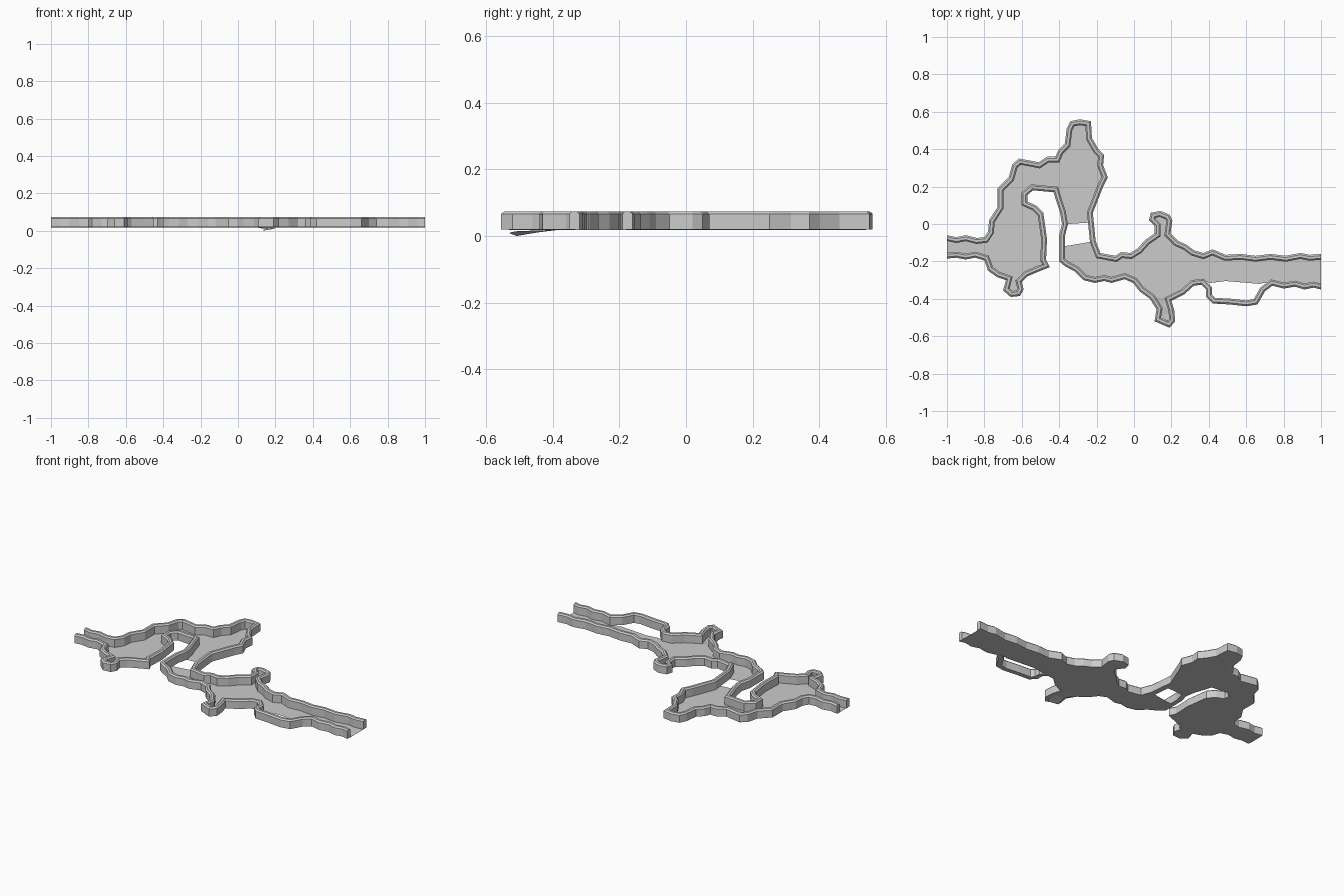
import bpy, bmesh
from mathutils import Vector

if "Cube" in bpy.data.objects:
    bpy.data.objects.remove(bpy.data.objects["Cube"])

# Outer wall outlines in hundredths of a unit, split where the floor is broken
north_a = [(-100, -6), (-95, -7), (-90, -6), (-84, -7.5), (-80, -7), (-78, -4), (-77.5, 2),
           (-73, 9), (-73, 19), (-67, 25), (-65, 32), (-61.5, 35), (-56, 34), (-51, 33),
           (-46.5, 36), (-42, 36), (-40.5, 39.5), (-37, 43), (-36, 51), (-34, 55), (-29, 56),
           (-23, 55), (-22.5, 46), (-19, 40), (-16, 37), (-16.5, 31.5), (-14, 25),
           (-16.5, 20), (-20, 11), (-22, 6), (-21.5, 1)]
north_b = [(-20.5, -9), (-18, -15.5), (-10, -17), (-7, -15), (-2, -15.5), (2, -13), (6, -8.5),
           (11, -5), (11, -1), (8, 2), (9, 6), (14, 7), (19, 5), (20.5, 2), (19.5, -5),
           (23.5, -9), (28, -11), (32, -14), (37, -15.5), (42, -13.5), (49, -16.5), (57, -16),
           (65, -17), (73, -16), (81, -17), (89, -15.5), (94, -16.5), (100, -16)]
south_a = [(-100, -18.5), (-95, -18), (-90, -19), (-85, -18), (-80, -19.5), (-78, -25),
           (-73, -28.5), (-68.5, -30), (-70, -35.5), (-66, -39), (-61, -38.5), (-59, -35),
           (-60, -31), (-57, -28), (-50, -25), (-45, -23), (-47, -19), (-46.5, -8),
           (-48.5, 6), (-52.5, 10), (-57, 12), (-57, 15.5), (-54, 18), (-43, 17),
           (-41.5, 12), (-39.5, 6), (-38.5, 0)]
bridge = [(-40, -6)]
south_b = [(-40, -12), (-40, -20), (-37, -22.5), (-31.5, -25.5), (-27, -30), (-21, -31.5),
           (-16, -30.5), (-12, -31.5), (-5, -29.5), (-0.5, -31.5), (3, -36), (8.5, -40)]
alcove = [(12, -45.5), (11, -52), (19, -55.5), (22, -52), (21.5, -46)]
south_c = [(20, -41), (27, -37.5), (32, -33), (36, -32.5)]
side_loop = [(38.5, -35), (38.5, -39), (42, -42.5), (51, -43), (60, -44), (66, -43), (70, -36)]
south_d = [(74, -33), (80, -34.5), (86, -33.5), (91, -35), (96, -34), (100, -35)]


def offset(path, d):
    """Shift a polyline sideways by d (positive = left), keeping its ends at the same x."""
    pts = [Vector(p) / 100 for p in path]
    segs = [(b - a).normalized() for a, b in zip(pts, pts[1:])]
    norms = [Vector((-s.y, s.x)) for s in segs]
    out = []
    for i, p in enumerate(pts):
        n0, n1 = norms[max(i - 1, 0)], norms[min(i, len(norms) - 1)]
        m = (n0 + n1).normalized()
        q = p + m * d / max(m.dot(n1), 0.75)
        if i in (0, len(pts) - 1):
            q.x = p.x
        out.append(q)
    return out


def finish(bm, name):
    me = bpy.data.meshes.new(name)
    bm.to_mesh(me)
    bm.free()
    ob = bpy.data.objects.new(name, me)
    bpy.context.collection.objects.link(ob)


def wall(name, path, side):
    """Sweep a bevelled-top section along the outline."""
    section = [(0, .02), (0, .066), (.009, .074), (.023, .074), (.031, .066), (.031, .018)]
    bm = bmesh.new()
    rails = [[bm.verts.new((p.x, p.y, z)) for p in offset(path, side * d)] for d, z in section]
    for r, s in zip(rails, rails[1:] + rails[:1]):
        for i in range(len(path) - 1):
            bm.faces.new((r[i], r[i + 1], s[i + 1], s[i]))
    for i in (0, -1):
        bm.faces.new([r[i] for r in rails])
    bmesh.ops.recalc_face_normals(bm, faces=bm.faces)
    finish(bm, name)


def floor(name, pts, heights=None):
    bm = bmesh.new()
    heights = heights or [.018] * len(pts)
    f = bm.faces.new([bm.verts.new((p.x, p.y, z)) for p, z in zip(pts, heights)])
    f.normal_update()
    if f.normal.z < 0:
        f.normal_flip()
    bmesh.ops.triangulate(bm, faces=bm.faces[:])
    finish(bm, name)


# Walls
north = north_a + north_b
south_parts = [south_a, bridge, south_b, alcove, south_c, side_loop, south_d]
south = sum(south_parts, [])
wall("north_wall", north, -1)
wall("south_wall", south, 1)

# Floor edges run under the walls
n_in = offset(north, -.02)
s_in = offset(south, .02)
chunks, k = [], 0
for part in south_parts:
    chunks.append(s_in[k:k + len(part)])
    k += len(part)
sa, _, sb, sal, sc, _, sd = chunks
na, nb = n_in[:len(north_a)], n_in[len(north_a):]

# Floors, with the corridor gap and side loop left open
floor("upper_floor", sa + na[::-1])
loop_edge = [Vector((.41, -.315)), Vector((.49, -.305)), Vector((.67, -.32))]
floor("lower_floor", sb + sc + loop_edge + sd + nb[::-1])

# Sloping alcove floor
floor("alcove_floor", [sb[-1]] + sal + [sc[0]], [.018, .010, 0, .009, .014, .016, .018])
